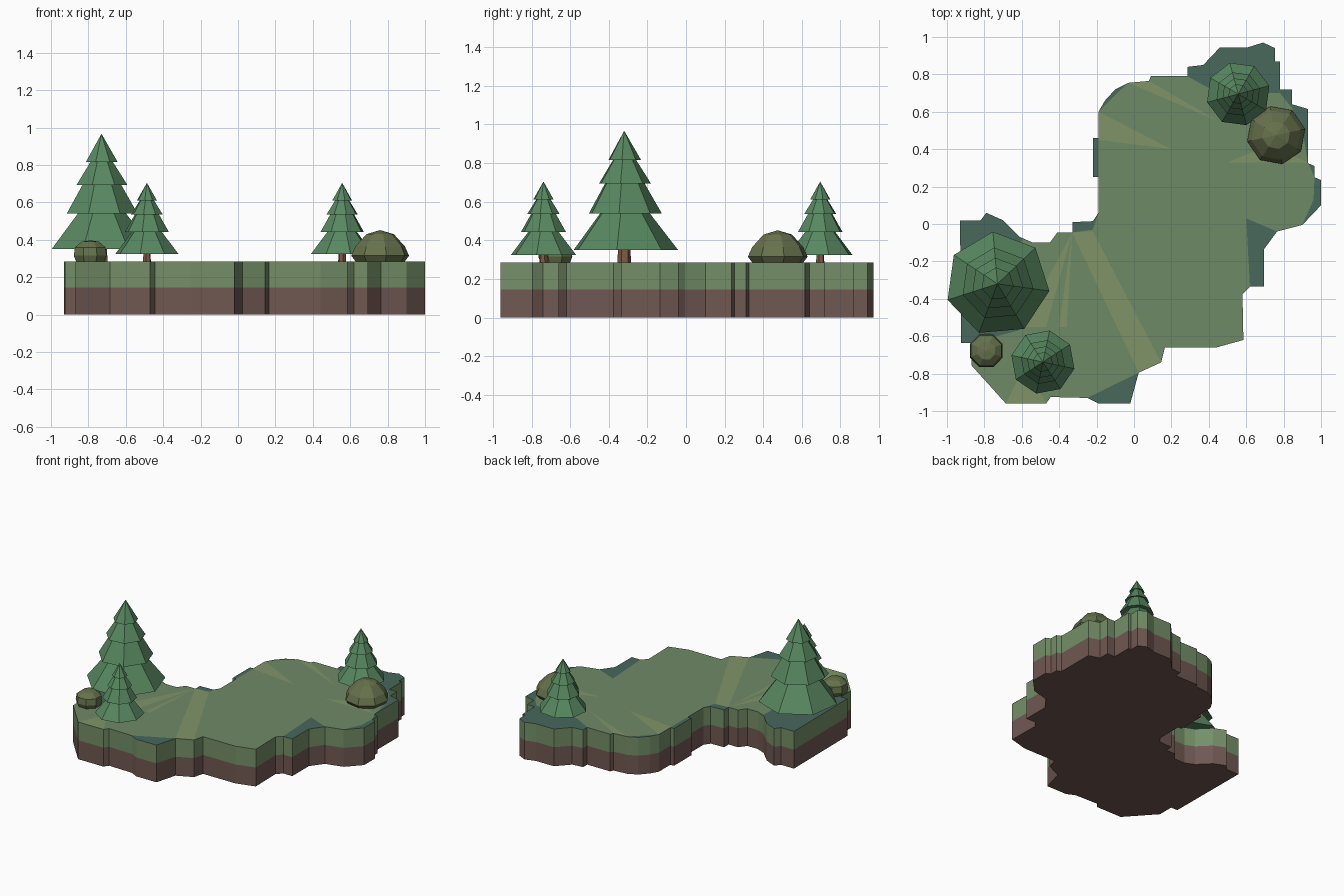
import bpy, bmesh
from math import cos, sin, pi, radians

if "Cube" in bpy.data.objects:
    bpy.data.objects.remove(bpy.data.objects["Cube"])

TOP, SEAM = 0.285, 0.145


def material(name, rgb):
    m = bpy.data.materials.new(name)
    lin = [(c / 255 / 12.92 if c < 11 else ((c / 255 + 0.055) / 1.055) ** 2.4) for c in rgb]
    m.diffuse_color = (*lin, 1)
    m.use_nodes = True
    m.node_tree.nodes["Principled BSDF"].inputs["Base Color"].default_value = m.diffuse_color
    return m


GRASS = material("grass", (116, 143, 104))
MEADOW = material("meadow", (110, 138, 102))
OLIVE = material("dry_grass", (128, 148, 104))
TEAL = material("dark_grass", (72, 104, 92))
SOIL = material("soil", (112, 88, 82))
NEEDLES = material("needles", (88, 136, 96))
BARK = material("bark", (128, 90, 68))
STONE = material("stone", (102, 114, 76))


def finish(name, bm, *mats):
    mesh = bpy.data.meshes.new(name)
    bm.to_mesh(mesh)
    bm.free()
    for m in mats:
        mesh.materials.append(m)
    obj = bpy.data.objects.new(name, mesh)
    bpy.context.collection.objects.link(obj)
    return obj


def band(name, outline, z0, z1, mats, cap_top):
    """Wall around the outline, closed on one end."""
    bm = bmesh.new()
    low = [bm.verts.new((x, y, z0)) for x, y in outline]
    high = [bm.verts.new((x, y, z1)) for x, y in outline]
    n = len(outline)
    for i in range(n):
        j = (i + 1) % n
        bm.faces.new((low[j], low[i], high[i], high[j]))
    cap = bm.faces.new(high[::-1] if cap_top else low)
    cap.material_index = len(mats) - 1
    finish(name, bm, *mats)


def patch(name, shapes, z, mat):
    bm = bmesh.new()
    for pts in shapes:
        f = bm.faces.new([bm.verts.new((x, y, z)) for x, y in pts])
        f.normal_update()
        if f.normal.z < 0:
            f.normal_flip()
    finish(name, bm, mat)


def lathe(name, x, y, profile, sides, phase, mat):
    """Flat-sided solid from (radius, z) rings, bottom to top."""
    bm = bmesh.new()
    rings = []
    for r, z in profile:
        if r == 0:
            rings.append([bm.verts.new((x, y, z))] * sides)
        else:
            rings.append([bm.verts.new((x + r * cos(radians(phase) + 2 * pi * k / sides),
                                        y + r * sin(radians(phase) + 2 * pi * k / sides), z))
                          for k in range(sides)])
    for a, b in zip(rings, rings[1:]):
        for k in range(sides):
            j = (k + 1) % sides
            corners = list(dict.fromkeys((a[k], a[j], b[j], b[k])))
            bm.faces.new(corners)
    finish(name, bm, mat)


# Island outline, clockwise seen from above
outline = [(-.93, .02), (-.82, .02), (-.79, .06), (-.70, .02), (-.61, -.07), (-.54, -.10),
           (-.45, -.10), (-.41, -.045), (-.33, -.045), (-.33, .01), (-.22, .015), (-.19, .06),
           (-.19, .25), (-.22, .25), (-.22, .46), (-.19, .46), (-.19, .60), (-.155, .66),
           (-.10, .72), (-.03, .755), (.08, .765), (.09, .79), (.285, .79), (.285, .84),
           (.37, .85), (.46, .945), (.61, .945), (.69, .97), (.755, .94), (.755, .87),
           (.78, .87), (.78, .72), (.845, .72), (.845, .64), (.93, .615), (.93, .325),
           (.965, .31), (.965, .25), (1, .235), (1, .10), (.90, -.005), (.765, -.04),
           (.695, -.135), (.695, -.335), (.62, -.335), (.58, -.375), (.585, -.62),
           (.44, -.66), (.165, -.66), (.145, -.74), (.025, -.795), (-.02, -.96),
           (-.19, -.96), (-.25, -.93), (-.445, -.925), (-.47, -.96), (-.685, -.96),
           (-.87, -.755), (-.87, -.635), (-.925, -.635)]
band("soil_layer", outline, 0, SEAM, [SOIL], False)
band("grass_layer", outline, SEAM, TOP, [GRASS, TEAL], True)

# Light meadow inside the dark rim
meadow = [(-.60, -.08), (-.54, -.10), (-.45, -.10), (-.41, -.045), (-.33, -.045), (-.22, -.03),
          (-.19, .06), (-.19, .60), (-.09, .70), (-.03, .755), (.08, .765), (.09, .79),
          (.285, .79), (.43, .71), (.78, .70), (.845, .62), (.90, .50), (.93, .33), (.965, .25),
          (.96, .13), (.90, -.005), (.765, -.04), (.60, .03), (.62, -.335), (.58, -.375),
          (.585, -.62), (.44, -.66), (.165, -.66), (.145, -.74), (.025, -.795), (-.25, -.93),
          (-.445, -.925), (-.47, -.96), (-.685, -.96), (-.87, -.755), (-.85, -.63), (-.62, -.57)]
patch("meadow", [meadow], TOP + .001, MEADOW)
patch("dry_grass_streaks", [
    [(-.19, .60), (-.19, .45), (.20, .40)],
    [(-.33, -.045), (-.60, -.55), (-.47, -.55)],
    [(-.33, -.045), (-.22, -.04), (.145, -.74), (.025, -.795)],
    [(-.33, -.045), (-.40, -.55), (-.36, -.55)],
    [(-.47, -.96), (-.685, -.96), (-.58, -.75)],
    [(-.03, .755), (.08, .765), (.45, .55)],
    [(.50, .33), (.93, .33), (.72, .42)]], TOP + .002, OLIVE)

# Pines: (radius, height above ground) for the tallest, others scaled
tiers = [(0, .085), (.28, .065), (.125, .265), (.195, .255), (.10, .42), (.14, .408),
         (.055, .542), (.088, .53), (0, .682)]
trunk = [(0, 0), (.036, 0), (.03, .10), (0, .10)]
for name, x, y, s, sides, phase in [("tall_pine", -.73, -.32, 1, 7, 95),
                                    ("front_pine", -.487, -.738, .615, 8, 78),
                                    ("back_pine", .557, .695, .615, 8, 105)]:
    for part, prof, n, mat in (("foliage", tiers, sides, NEEDLES), ("trunk", trunk, 6, BARK)):
        lathe(f"{name}_{part}", x, y, [(r * s, TOP + z * s) for r, z in prof], n, phase, mat)

# Boulders
lathe("large_boulder", .76, .475, [(0, TOP), (.135, TOP), (.158, .315), (.135, .365), (.075, .43),
                                   (0, .452)], 8, 12, STONE)
lathe("small_boulder", -.79, -.677, [(0, TOP), (.082, TOP), (.095, .315), (.088, .36), (.05, .39),
                                     (0, .397)], 8, 22, STONE)
